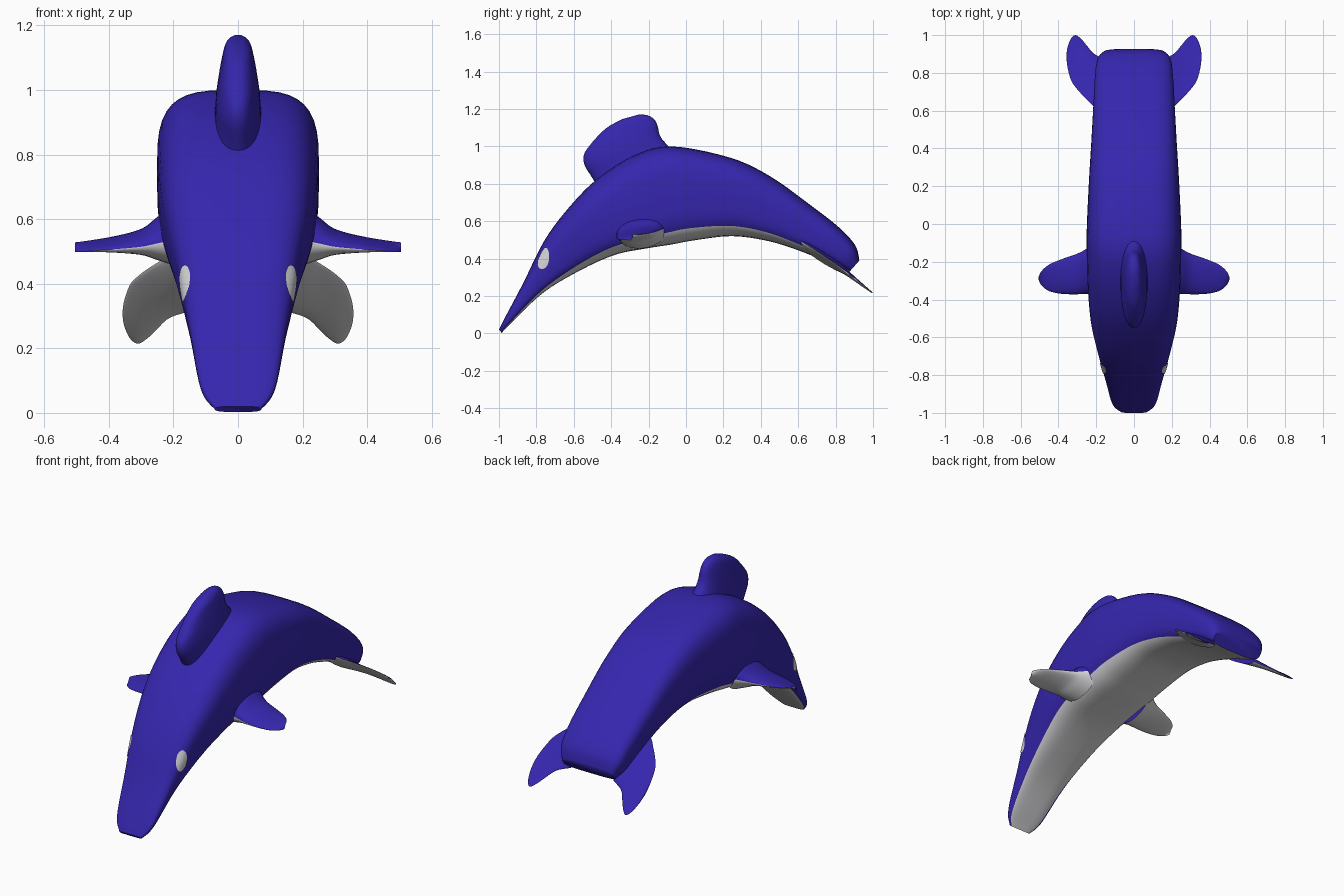
import bpy, bmesh, math
from mathutils import Vector
from mathutils.bvhtree import BVHTree

if "Cube" in bpy.data.objects:
    bpy.data.objects.remove(bpy.data.objects["Cube"])


def material(name, rgb):
    m = bpy.data.materials.new(name)
    m.diffuse_color = (*rgb, 1)
    m.use_nodes = True
    m.node_tree.nodes["Principled BSDF"].inputs["Base Color"].default_value = m.diffuse_color
    return m


BLUE = material("deep blue", (0.036, 0.019, 0.42))
WHITE = material("pale grey", (0.68, 0.68, 0.70))


def finish(name, bm, mats, mirror=False):
    me = bpy.data.meshes.new(name)
    bm.to_mesh(me)
    ob = bpy.data.objects.new(name, me)
    bpy.context.collection.objects.link(ob)
    for m in mats:
        me.materials.append(m)
    if mirror:
        ob.modifiers.new("mirror", 'MIRROR').use_clip = False
    bpy.ops.object.select_all(action='DESELECT')
    bpy.context.view_layer.objects.active = ob
    ob.select_set(True)
    bpy.ops.object.shade_smooth_by_angle(angle=math.radians(55))
    return ob


def smooth(rows, steps):
    """Catmull-Rom interpolation through rows of numbers."""
    out = []
    for i in range(len(rows) - 1):
        p1, p2 = rows[i], rows[i + 1]
        p0, p3 = rows[max(i - 1, 0)], rows[min(i + 2, len(rows) - 1)]
        for k in range(steps):
            t = k / steps
            out.append([0.5 * (2 * b + (c - a) * t + (2 * a - 5 * b + 4 * c - d) * t * t
                               + (3 * b - a - 3 * c + d) * t ** 3)
                        for a, b, c, d in zip(p0, p1, p2, p3)])
    return out + [rows[-1]]


def loft(sections, power, white_below, segs=40, steps=4):
    """Skin rounded rings; a section is centre, first half axis, second half axis.
    Faces low on the second axis get the pale material."""
    bm = bmesh.new()
    rings = []
    for r in smooth(sections, steps):
        c, a, b = Vector(r[0:3]), Vector(r[3:6]), Vector(r[6:9])
        ring = []
        for i in range(segs):
            t = 2 * math.pi * i / segs
            u, v = math.cos(t), math.sin(t)
            u = math.copysign(abs(u) ** (2 / power), u)
            v = math.copysign(abs(v) ** (2 / power), v)
            ring.append(bm.verts.new(c + a * u + b * v))
        rings.append(ring)
    for p, q in zip(rings, rings[1:]):
        for i in range(segs):
            j = (i + 1) % segs
            f = bm.faces.new((p[i], p[j], q[j], q[i]))
            f.material_index = int(math.sin(2 * math.pi * (i + 0.5) / segs) < white_below)
    bm.faces.new(rings[0])
    bm.faces.new(rings[-1])
    bmesh.ops.recalc_face_normals(bm, faces=bm.faces)
    return bm


# Body: back point (y, z), belly point (y, z), half width
body = [(-1.0, .02, -.985, .003, .07), (-.965, .09, -.93, .06, .115),
        (-.87, .27, -.76, .22, .15), (-.755, .50, -.56, .34, .19),
        (-.62, .68, -.38, .42, .226), (-.47, .83, -.22, .453, .243),
        (-.28, .95, -.08, .475, .25), (-.08, 1.0, .04, .497, .25),
        (.235, .94, .24, .52, .238), (.45, .84, .42, .498, .226),
        (.66, .69, .57, .455, .216), (.82, .565, .71, .40, .208),
        (.905, .47, .81, .352, .195), (.927, .39, .87, .325, .165)]
bm = loft([(0, (a + c) / 2, (b + d) / 2, w, 0, 0, 0, (a - c) / 2, (b - d) / 2)
           for a, b, c, d, w in body], 3.5, -.55, steps=5)
surface = BVHTree.FromBMesh(bm)
finish("body", bm, [BLUE, WHITE])

# Back fin: front point (y, z), rear point (y, z), half thickness
fin = [(-.46, .76, -.04, .95, .085), (-.50, .83, -.11, 1.018, .072),
       (-.54, .895, -.14, 1.06, .068), (-.547, .95, -.152, 1.11, .06),
       (-.515, 1.005, -.17, 1.145, .052), (-.43, 1.095, -.205, 1.166, .04),
       (-.34, 1.146, -.25, 1.171, .02)]
bm = loft([(0, (a + c) / 2, (b + d) / 2, 0, (c - a) / 2, (d - b) / 2, w, 0, 0)
           for a, b, c, d, w in fin], 2.3, -2)
finish("back_fin", bm, [BLUE])

# Side fins: x, front y, rear y, top z, bottom z
side = [(.19, -.375, -.09, .65, .455), (.25, -.37, -.13, .605, .475),
        (.30, -.372, -.157, .567, .492), (.38, -.37, -.185, .543, .501),
        (.45, -.355, -.215, .528, .506), (.49, -.325, -.25, .519, .509),
        (.505, -.295, -.28, .515, .511)]
bm = loft([(x, (a + b) / 2, (t + l) / 2, 0, (b - a) / 2, .015, 0, 0, (t - l) / 2)
           for x, a, b, t, l in side], 2, 0, segs=28)
finish("side_fins", bm, [BLUE, WHITE], mirror=True)


# Tail flukes: x, front y, rear y, half thickness, on a drooping surface
def droop(y):
    d = y - .635
    return .48 - .6 * d - .35 * d * d


tail = [(.14, .58, .87, .03), (.21, .62, .90, .02), (.25, .66, .945, .013),
        (.28, .69, .98, .01), (.31, .725, 1.0, .008), (.335, .765, .98, .006),
        (.352, .83, .935, .005), (.357, .87, .90, .003)]
bm = loft([(x, (a + b) / 2, (droop(a) + droop(b)) / 2,
            0, (b - a) / 2, (droop(b) - droop(a)) / 2, 0, h * .6, h * .8)
           for x, a, b, h in tail], 2, 0, segs=28)
finish("tail_flukes", bm, [BLUE, WHITE], mirror=True)

# Eyes: thin oval patches laid on the body surface
out = Vector((.7, -.7, .15)).normalized()
tall = Vector((-.1, .35, 1))
tall = (tall - out * tall.dot(out)).normalized()
wide = out.cross(tall)
bm = bmesh.new()


def lay(u, v):
    start = Vector((.162, -.757, .40)) + out * .3 + wide * u + tall * v
    hit, normal, _, _ = surface.ray_cast(start, -out)
    return bm.verts.new((hit + normal * .004) if hit else start - out * .3)


centre = lay(0, 0)
rings = [[lay(.029 * s * math.cos(k * math.pi / 12), .058 * s * math.sin(k * math.pi / 12))
          for k in range(24)] for s in (.35, .7, 1)]
for k in range(24):
    j = (k + 1) % 24
    bm.faces.new((centre, rings[0][k], rings[0][j]))
    for p, q in zip(rings, rings[1:]):
        bm.faces.new((p[k], q[k], q[j], p[j]))
bm.normal_update()
if sum((f.normal.dot(out) for f in bm.faces)) < 0:
    bmesh.ops.reverse_faces(bm, faces=bm.faces)
finish("eyes", bm, [WHITE], mirror=True)
